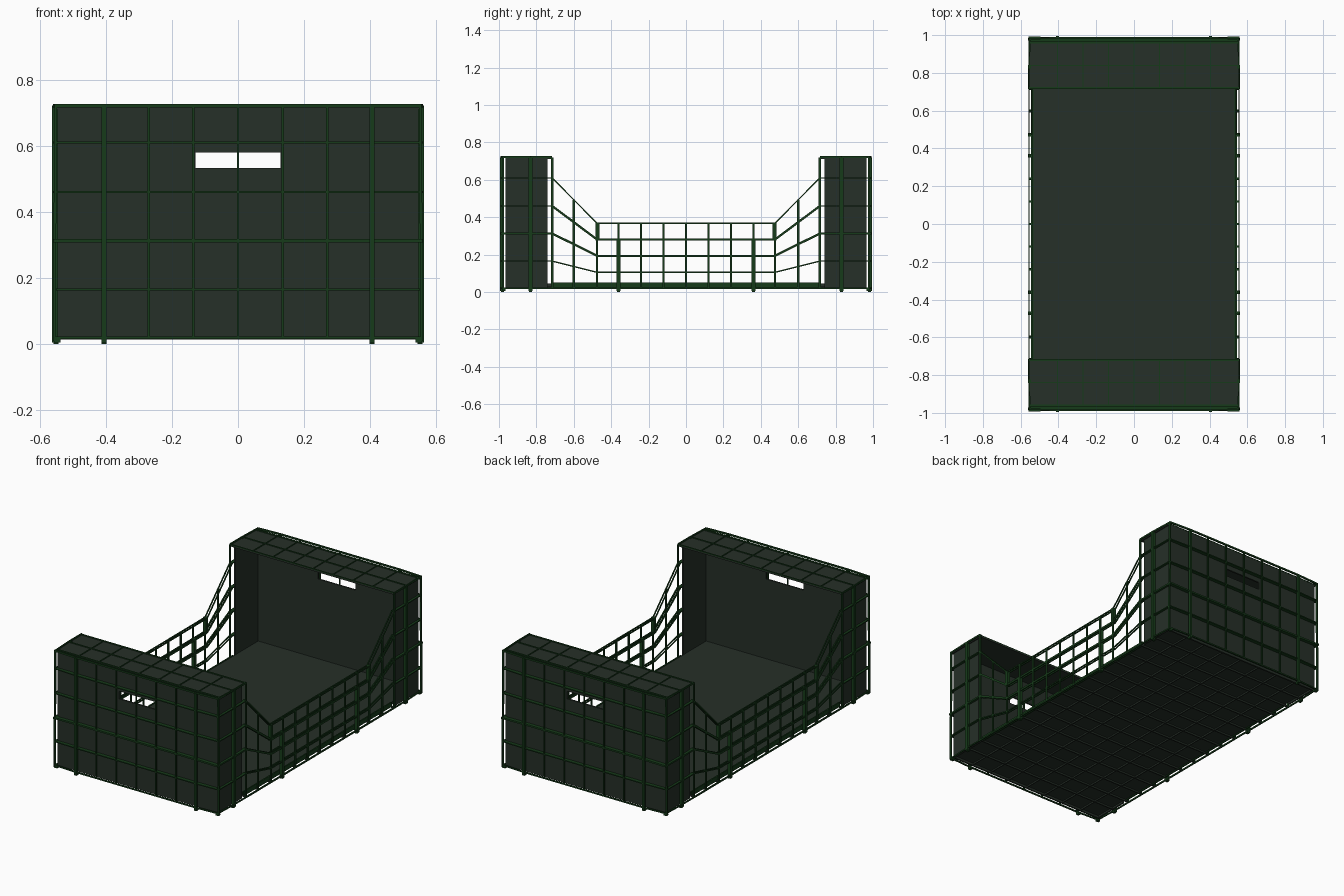
import bpy
import bmesh
from mathutils import Vector

if "Cube" in bpy.data.objects:
    bpy.data.objects.remove(bpy.data.objects["Cube"])


def material(name, colour):
    m = bpy.data.materials.new(name)
    m.diffuse_color = (*colour, 1)
    m.use_nodes = True
    m.node_tree.nodes["Principled BSDF"].inputs["Base Color"].default_value = m.diffuse_color
    return m


PANEL = material("dark panel green", (0.019, 0.029, 0.021))
RIB = material("rib green", (0.008, 0.044, 0.010))
X, Y = Vector((1, 0, 0)), Vector((0, 1, 0))
Z = Vector((0, 0, 1))


def bar(bm, p, q, n, depth, width):
    """Rectangular bar from p to q; depth along n, width across it."""
    p, q = Vector(p), Vector(q)
    d = (q - p).normalized()
    a = (n - d * n.dot(d)).normalized()
    b = d.cross(a) * width / 2
    a = a * depth / 2
    lo = [bm.verts.new(p + v) for v in (a + b, b - a, -a - b, a - b)]
    hi = [bm.verts.new(q + v) for v in (a + b, b - a, -a - b, a - b)]
    bm.faces.new(lo[::-1])
    bm.faces.new(hi)
    for i in range(4):
        j = (i + 1) % 4
        bm.faces.new((lo[i], lo[j], hi[j], hi[i]))


def box(bm, x0, x1, y0, y1, z0, z1):
    xm, ym = (x0 + x1) / 2, (y0 + y1) / 2
    bar(bm, (xm, ym, z0), (xm, ym, z1), X, x1 - x0, y1 - y0)


def path(bm, pts, n, depth, width):
    for p, q in zip(pts, pts[1:]):
        bar(bm, p, q, n, depth, width)


def finish(bm, name, mat):
    bmesh.ops.recalc_face_normals(bm, faces=bm.faces[:])
    mesh = bpy.data.meshes.new(name)
    bm.to_mesh(mesh)
    bm.free()
    mesh.materials.append(mat)
    ob = bpy.data.objects.new(name, mesh)
    bpy.context.collection.objects.link(ob)
    return ob


def mirrored(ob, x=False, y=False):
    mod = ob.modifiers.new("Mirror", 'MIRROR')
    mod.use_axis = (x, y, False)
    mod.use_mirror_merge = False


LEVELS = (0.165, 0.313, 0.46, 0.61)      # rail heights on the tall ends
LOW = (0.105, 0.193, 0.28, 0.367)        # rail heights on the low sides
COLS = [0.135 * i for i in range(-3, 4)]

# floor panel
bm = bmesh.new()
box(bm, -0.532, 0.532, -0.965, 0.965, 0.028, 0.046)
finish(bm, "floor", PANEL)

# end wall with handle opening
bm = bmesh.new()
for x0, x1, z0, z1 in ((-0.545, 0.545, 0.015, 0.533), (-0.545, 0.545, 0.58, 0.718),
                       (-0.545, -0.128, 0.533, 0.58), (0.128, 0.545, 0.533, 0.58)):
    box(bm, x0, x1, 0.955, 0.965, z0, z1)
mirrored(finish(bm, "end_wall", PANEL), y=True)

# tall corner side panel
bm = bmesh.new()
box(bm, 0.535, 0.545, 0.74, 0.965, 0.02, 0.718)
mirrored(finish(bm, "corner_side_panel", PANEL), x=True, y=True)

# top lip over each end
bm = bmesh.new()
box(bm, -0.552, 0.552, 0.716, 0.965, 0.710, 0.718)
mirrored(finish(bm, "top_lip", PANEL), y=True)

# raised grid and border on the lip
bm = bmesh.new()
for x in COLS:
    box(bm, x - 0.003, x + 0.003, 0.716, 0.965, 0.718, 0.722)
for y, w in ((0.72, 0.004), (0.84, 0.003), (0.961, 0.005)):
    box(bm, -0.552, 0.552, y - w, y + w, 0.718, 0.723)
mirrored(finish(bm, "lip_ribs", RIB), y=True)

# horizontal rails across the end walls
bm = bmesh.new()
for z in LEVELS:
    strong = z == 0.313
    ye = 0.982 if strong else 0.972
    xe = 0.558 if strong else 0.548
    pts = [(-xe, ye, z), (-0.405, 0.978, z), (0.405, 0.978, z), (xe, ye, z)]
    path(bm, pts, Y, 0.022, 0.010 if strong else 0.006)
for z, w in ((0.02, 0.008), (0.721, 0.010)):
    pts = [(-0.55, 0.979, z), (-0.405, 0.987, z), (0.405, 0.987, z), (0.55, 0.979, z)]
    path(bm, pts, Y, 0.008, w)
mirrored(finish(bm, "end_rails", RIB), y=True)

# upright ribs and stout posts on the end walls
bm = bmesh.new()
for x in COLS:
    stout = abs(x) > 0.4
    w = 0.007 if stout else 0.0035
    box(bm, x - w, x + w, 0.980, 0.995 if stout else 0.988,
        0.005 if stout else 0.018, 0.72)
mirrored(finish(bm, "end_uprights", RIB), y=True)

# corner posts with small feet
bm = bmesh.new()
bar(bm, (0.556, 0.978, 0.01), (0.551, 0.978, 0.725), X, 0.008, 0.012)
box(bm, 0.536, 0.556, 0.965, 0.982, 0.005, 0.016)
mirrored(finish(bm, "corner_posts", RIB), x=True, y=True)

# rails around the tall corner sides
bm = bmesh.new()
for z in LEVELS:
    strong = z == 0.313
    path(bm, [(0.549, 0.716, z), (0.549, 0.83, z), (0.547, 0.985 if strong else 0.975, z)],
         X, 0.022, 0.010 if strong else 0.006)
for z, w in ((0.02, 0.008), (0.721, 0.010)):
    path(bm, [(0.556, 0.716, z), (0.556, 0.83, z), (0.55, 0.98, z)], X, 0.007, w)
mirrored(finish(bm, "corner_side_rails", RIB), x=True, y=True)

# long side rails: a double run sloping down to the low middle
bm = bmesh.new()
for hi, lo in zip(LEVELS, LOW):
    w = 0.012 if hi in (0.313, 0.46) else 0.007
    for x in (0.541, 0.556):
        path(bm, [(x, 0.716, hi), (x, 0.475, lo), (x, 0, lo)], X, 0.006, w)
box(bm, 0.552, 0.559, 0, 0.716, 0.015, 0.024)
box(bm, 0.532, 0.540, 0, 0.716, 0.022, 0.050)
mirrored(finish(bm, "side_rails", RIB), x=True, y=True)


def slope(y, hi, lo):
    return lo + (hi - lo) * max(0, (y - 0.475) / 0.241)


# side uprights with short ties between the rail runs
bm = bmesh.new()
for y in (0, 0.12, 0.24, 0.36, 0.475, 0.6, 0.716):
    top = 0.72 if y > 0.7 else slope(y, LEVELS[3], LOW[3])
    w = 0.007 if y > 0.7 else 0.0055
    box(bm, 0.552, 0.559, y - w, y + w, 0.016, top)
    for hi, lo in zip(LEVELS, LOW):
        z = slope(y, hi, lo)
        box(bm, 0.539, 0.557, y - 0.005, y + 0.005, z - 0.004, z + 0.004)
mirrored(finish(bm, "side_uprights", RIB), x=True, y=True)

# stout side posts and rail brackets
bm = bmesh.new()
box(bm, 0.546, 0.562, 0.822, 0.842, 0.005, 0.722)
box(bm, 0.541, 0.562, 0.351, 0.371, 0.005, 0.285)
box(bm, 0.541, 0.562, 0.463, 0.483, 0.275, 0.372)
mirrored(finish(bm, "side_posts", RIB), x=True, y=True)

# feet under the stout posts
bm = bmesh.new()
for y in (0.361, 0.832):
    box(bm, 0.542, 0.558, y - 0.008, y + 0.008, 0, 0.012)
box(bm, 0.398, 0.412, 0.972, 0.99, 0, 0.012)
mirrored(finish(bm, "feet", RIB), x=True, y=True)

# ribs under the floor
bm = bmesh.new()
for i in range(-7, 8):
    box(bm, -0.556, 0.556, i * 0.119 - 0.004, i * 0.119 + 0.004, 0.018, 0.028)
for x in COLS:
    box(bm, x - 0.003, x + 0.003, -0.965, 0.965, 0.019, 0.028)
finish(bm, "floor_ribs", PANEL)
